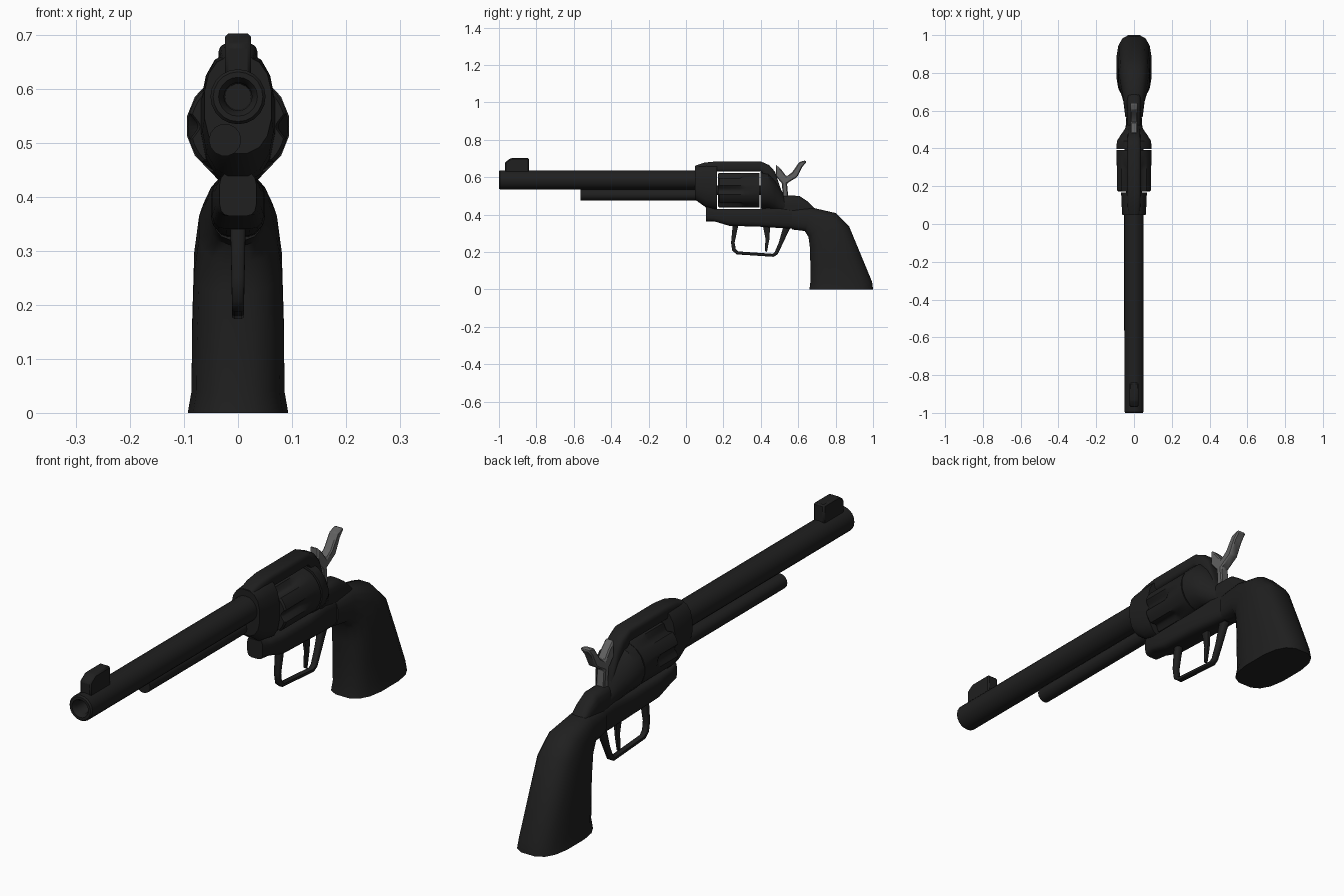
import bpy, bmesh, math
from mathutils import Vector


def material(name, v):
    m = bpy.data.materials.new(name)
    m.diffuse_color = (v, v, v, 1)
    return m


BLACK = material("gunmetal black", 0.014)
GREY = material("steel grey", 0.12)


def finish(name, bm, mat, angle=35):
    bmesh.ops.recalc_face_normals(bm, faces=bm.faces)
    me = bpy.data.meshes.new(name)
    bm.to_mesh(me)
    bm.free()
    ob = bpy.data.objects.new(name, me)
    bpy.context.collection.objects.link(ob)
    me.materials.append(mat)
    bpy.ops.object.select_all(action='DESELECT')
    ob.select_set(True)
    bpy.context.view_layer.objects.active = ob
    bpy.ops.object.shade_smooth_by_angle(angle=math.radians(angle))
    return ob


def skin(name, rings, mat, angle=35):
    """Join equal rings of points into a closed, capped skin."""
    bm = bmesh.new()
    vs = [[bm.verts.new(p) for p in r] for r in rings]
    n = len(vs[0])
    for a, b in zip(vs, vs[1:]):
        for i in range(n):
            j = (i + 1) % n
            bm.faces.new((a[i], a[j], b[j], b[i]))
    bm.faces.new(vs[0])
    bm.faces.new(vs[-1])
    return finish(name, bm, mat, angle)


def loft(name, stations, mat=BLACK, e=1.0, n=16, angle=35):
    """Stations: side-view points p, q and half width; e < 1 makes boxier sections."""
    rings = []
    for p, q, w in stations:
        p, q = Vector(p), Vector(q)
        mid, half = (p + q) / 2, (q - p) / 2
        ring = []
        for i in range(n):
            t = 2 * math.pi * (i + 0.5) / n
            c, s = math.cos(t), math.sin(t)
            m = max(abs(math.cos(math.pi / n)) ** e, 1e-6)
            c = math.copysign(abs(c) ** e, c) / m
            s = math.copysign(abs(s) ** e, s) / m
            yz = mid + half * c
            ring.append((w * s, yz.x, yz.y))
        rings.append(ring)
    return skin(name, rings, mat, angle)


def along_y(name, rows, **kw):
    """Loft from rows of y, bottom z, top z, half width."""
    return loft(name, [((y, a), (y, b), w) for y, a, b, w in rows], **kw)


def lathe(name, profile, x, z, n=20, dent=None):
    """Turn (y, radius) around an axis along y; dent(y, angle) scales the radius."""
    rings = []
    for y, r in profile:
        ring = []
        for i in range(n):
            t = 2 * math.pi * i / n
            k = r * (dent(y, t) if dent else 1)
            ring.append((x + k * math.cos(t), y, z + k * math.sin(t)))
        rings.append(ring)
    return skin(name, rings, BLACK)


def plate(name, outline, w, mat, bevel):
    """Side-view outline extruded across x."""
    bm = bmesh.new()
    f = bm.faces.new([bm.verts.new((-w, y, z)) for y, z in outline])
    ext = bmesh.ops.extrude_face_region(bm, geom=[f])['geom']
    bmesh.ops.translate(bm, vec=(2 * w, 0, 0),
                        verts=[v for v in ext if isinstance(v, bmesh.types.BMVert)])
    ob = finish(name, bm, mat)
    mod = ob.modifiers.new("bevel", 'BEVEL')
    mod.width, mod.segments = bevel, 1
    return ob


# Barrel with open bore, ejector tube, front sight
lathe("barrel", [(-0.7, 0.024), (-0.985, 0.026), (-1, 0.036), (-1, 0.046),
                 (-0.994, 0.051), (0.08, 0.051)], 0, 0.585)
lathe("ejector_tube", [(-0.565, 0.03), (0.08, 0.03)], -0.024, 0.505, n=14)
plate("front_sight", [(-0.968, 0.61), (-0.968, 0.68), (-0.936, 0.702),
                      (-0.84, 0.702), (-0.84, 0.61)], 0.024, BLACK, 0.006)


# Fluted cylinder
def flute(y, t):
    return 1 - (0.2 * max(0, math.cos(6 * t)) if y < 0.3 else 0)


lathe("cylinder", [(0.171, 0.087), (0.178, 0.093), (0.285, 0.093), (0.315, 0.093),
                   (0.392, 0.093)], 0, 0.53, n=72, dent=flute)
lathe("cylinder_pin", [(0.15, 0.025), (0.41, 0.025)], 0, 0.53, n=12)

# Frame around the cylinder
along_y("frame_front", [(0.048, 0.48, 0.66, 0.062), (0.107, 0.438, 0.668, 0.066),
                        (0.166, 0.428, 0.668, 0.068)], e=0.8)
along_y("top_strap", [(0.05, 0.6, 0.662, 0.03), (0.1, 0.61, 0.678, 0.034),
                      (0.16, 0.629, 0.684, 0.036), (0.4, 0.629, 0.684, 0.036),
                      (0.445, 0.57, 0.664, 0.035), (0.475, 0.52, 0.63, 0.033),
                      (0.518, 0.44, 0.505, 0.03)], e=0.5)
along_y("lower_frame", [(0.107, 0.364, 0.445, 0.034), (0.15, 0.364, 0.431, 0.042),
                        (0.23, 0.34, 0.431, 0.048), (0.395, 0.335, 0.431, 0.05),
                        (0.5, 0.328, 0.44, 0.045), (0.58, 0.325, 0.43, 0.04)], e=0.5)
along_y("recoil_shield", [(0.398, 0.434, 0.627, 0.094), (0.44, 0.432, 0.625, 0.09),
                          (0.475, 0.42, 0.59, 0.068), (0.5, 0.41, 0.55, 0.05),
                          (0.53, 0.4, 0.49, 0.035)])
along_y("back_strap", [(0.48, 0.36, 0.49, 0.036), (0.53, 0.36, 0.502, 0.036),
                       (0.605, 0.36, 0.5, 0.036), (0.65, 0.37, 0.47, 0.036),
                       (0.69, 0.37, 0.43, 0.034)], e=0.6)

# Grip, swept from the neck down to the flared butt
loft("grip", [((0.567, 0.32), (0.567, 0.433), 0.046),
              ((0.635, 0.312), (0.67, 0.438), 0.056),
              ((0.655, 0.28), (0.80, 0.408), 0.072),
              ((0.663, 0.22), (0.872, 0.337), 0.081),
              ((0.665, 0.12), (0.935, 0.185), 0.085),
              ((0.665, 0.04), (0.995, 0.04), 0.086),
              ((0.66, 0), (1, 0), 0.093)], e=0.7, angle=40)

# Trigger guard, trigger
loft("trigger_guard", [((0.25, 0.345), (0.28, 0.345), 0.014),
                       ((0.241, 0.25), (0.26, 0.25), 0.012),
                       ((0.247, 0.207), (0.266, 0.216), 0.011),
                       ((0.272, 0.187), (0.279, 0.203), 0.011),
                       ((0.468, 0.174), (0.463, 0.19), 0.011),
                       ((0.49, 0.187), (0.474, 0.199), 0.011),
                       ((0.515, 0.24), (0.496, 0.25), 0.012),
                       ((0.56, 0.335), (0.52, 0.335), 0.014)], e=0.5, n=8, angle=50)
loft("trigger", [((0.41, 0.345), (0.45, 0.345), 0.009), ((0.425, 0.27), (0.446, 0.27), 0.008),
                 ((0.421, 0.205), (0.433, 0.2), 0.006)], e=0.5, n=8)

# Hammer
plate("hammer", [(0.518, 0.48), (0.548, 0.48), (0.54, 0.567), (0.594, 0.60), (0.622, 0.655),
                 (0.645, 0.682), (0.638, 0.69), (0.605, 0.68), (0.567, 0.625), (0.537, 0.604),
                 (0.51, 0.64), (0.48, 0.668), (0.48, 0.604), (0.513, 0.567)],
      0.019, GREY, 0.005)
